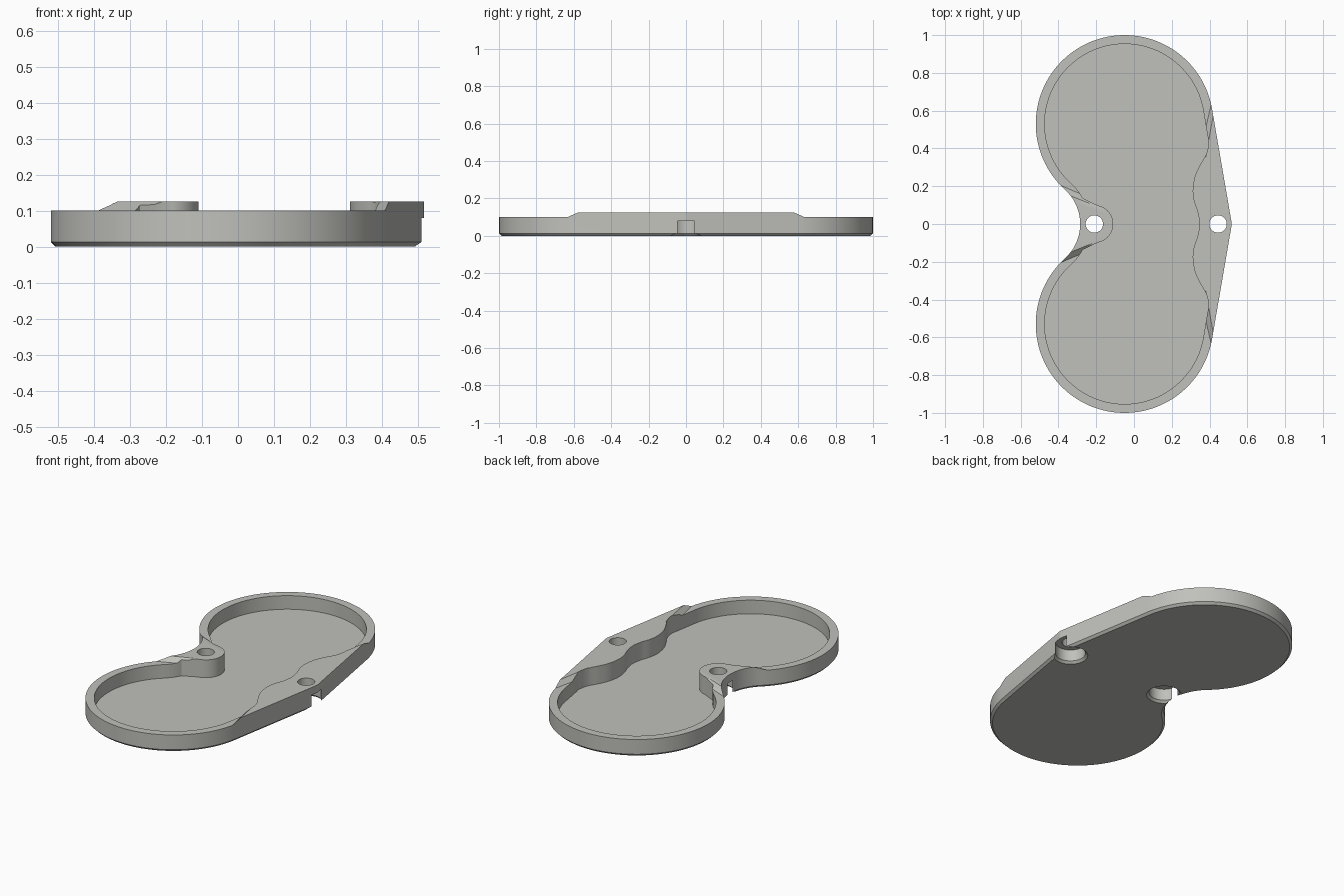
import bpy, bmesh
from math import cos, sin, radians, hypot, atan2, acos, degrees
from mathutils import Vector

if "Cube" in bpy.data.objects:
    bpy.data.objects.remove(bpy.data.objects["Cube"])

# Main dimensions
LOBE, LOBE_R = (-0.05, 0.53), 0.47
NOTCH, NOTCH_R = (-0.53, 0.0), 0.245
TIP, TIP_R = (0.445, 0.0), 0.072
LEFT_HOLE = (-0.21, 0.0)
WALL, CHAMFER, FLOOR, RIM, TOP = 0.047, 0.013, 0.02, 0.10, 0.125

# Angles where the arcs meet tangentially
dx, dy = TIP[0] - LOBE[0], TIP[1] - LOBE[1]
A_SIDE = degrees(atan2(dy, dx) + acos((LOBE_R - TIP_R) / hypot(dx, dy)))
A_NOTCH = degrees(atan2(LOBE[1] - NOTCH[1], LOBE[0] - NOTCH[0]))


def arc(c, r, a0, a1, n):
    return [(c[0] + r * cos(radians(a0 + (a1 - a0) * i / n)),
             c[1] + r * sin(radians(a0 + (a1 - a0) * i / n))) for i in range(n + 1)]


def mirrored(half):
    """Close a half outline that starts and ends on y = 0."""
    pts = half + [(x, -y) for x, y in reversed(half[1:-1])]
    return [p for i, p in enumerate(pts) if hypot(p[0] - pts[i - 1][0], p[1] - pts[i - 1][1]) > 1e-4]


def spline(pts, n=6):
    """Smooth curve through the points."""
    p = [Vector(q) for q in pts]
    p = [Vector((p[1].x, -p[1].y))] + p + [2 * p[-1] - p[-2]]
    out = []
    for a, b, c, d in zip(p, p[1:], p[2:], p[3:]):
        for i in range(n):
            t = i / n
            q = 0.5 * (2 * b + (c - a) * t + (2 * a - 5 * b + 4 * c - d) * t * t
                       + (3 * b - a - 3 * c + d) * t ** 3)
            out.append((q.x, q.y))
    return out


def outer(c):
    return mirrored(arc(TIP, TIP_R - c, 0, A_SIDE, 4)
                    + arc(LOBE, LOBE_R - c, A_SIDE, 180 + A_NOTCH, 72)
                    + arc(NOTCH, NOTCH_R + c, A_NOTCH, 0, 16)[1:])


def inner():
    wave = spline([(0.347, 0), (0.338, 0.06), (0.318, 0.12), (0.311, 0.18), (0.322, 0.25),
                   (0.348, 0.31), (0.382, 0.37), (0.395, 0.43), (0.387, 0.48), (0.367, 0.60)])
    return mirrored(wave + arc(LOBE, LOBE_R - WALL, A_SIDE, 180 + A_NOTCH, 72)
                    + arc(NOTCH, NOTCH_R + WALL, A_NOTCH, 28, 8)[1:]
                    + arc(LEFT_HOLE, 0.1, 80, 0, 14))


def loft(name, rings):
    """Closed solid through matching (outline, z) rings."""
    bm = bmesh.new()
    loops = [[bm.verts.new((x, y, z)) for x, y in pts] for pts, z in rings]
    n = len(loops[0])
    for a, b in zip(loops, loops[1:]):
        for i in range(n):
            j = (i + 1) % n
            bm.faces.new((a[i], a[j], b[j], b[i]))
    bm.faces.new(loops[0][::-1])
    bm.faces.new(loops[-1])
    bmesh.ops.recalc_face_normals(bm, faces=bm.faces)
    me = bpy.data.meshes.new(name)
    bm.to_mesh(me)
    bm.free()
    ob = bpy.data.objects.new(name, me)
    bpy.context.collection.objects.link(ob)
    return ob


def cut(target, cutter):
    bpy.context.view_layer.objects.active = target
    mod = target.modifiers.new("cut", 'BOOLEAN')
    mod.operation, mod.solver, mod.object = 'DIFFERENCE', 'EXACT', cutter
    bpy.ops.object.modifier_apply(modifier=mod.name)
    bpy.data.objects.remove(cutter)


# Solid body with a chamfered bottom edge
tray = loft("tray", [(outer(CHAMFER), 0), (outer(0), CHAMFER), (outer(0), TOP)])

# Hollow with a wavy right wall and a boss on the left
cut(tray, loft("cavity_cutter", [(inner(), FLOOR), (inner(), 0.3)]))

# Lower the lobe rims, leaving raised pads with sloped ends
low = [(-0.9, 0.42), (-0.26, 0.15), (0.35, 0.38), (0.41, 0.64), (0.47, 0.9), (0.47, 1.2), (-0.9, 1.2)]
high = [(-0.9, 0.375), (-0.22, 0.103), (0.38, 0.355), (0.42, 0.58), (0.477, 0.9), (0.477, 1.2), (-0.9, 1.2)]
for s in (1, -1):
    a, b = ([(x, s * y) for x, y in q] for q in (low, high))
    cut(tray, loft("rim_cutter", [(a, RIM), (b, TOP), (b, 0.3)]))

# Screw holes with chamfered counterbores that break through the side walls
for c in (LEFT_HOLE, TIP):
    prof = [(0.093, -0.05), (0.093, 0), (0.08, CHAMFER), (0.08, 0.08), (0.046, 0.08), (0.046, 0.3)]
    cut(tray, loft("hole_cutter", [(arc(c, r, 0, 360, 48)[:-1], z) for r, z in prof]))

# Colour and shading
grey = bpy.data.materials.new("warm_grey")
grey.diffuse_color = (0.53, 0.53, 0.50, 1)
grey.use_nodes = True
grey.node_tree.nodes["Principled BSDF"].inputs["Base Color"].default_value = grey.diffuse_color
tray.data.materials.clear()
tray.data.materials.append(grey)
for p in tray.data.polygons:
    p.material_index = 0
bpy.ops.object.select_all(action='DESELECT')
tray.select_set(True)
bpy.context.view_layer.objects.active = tray
bpy.ops.object.shade_smooth_by_angle(angle=radians(25))
